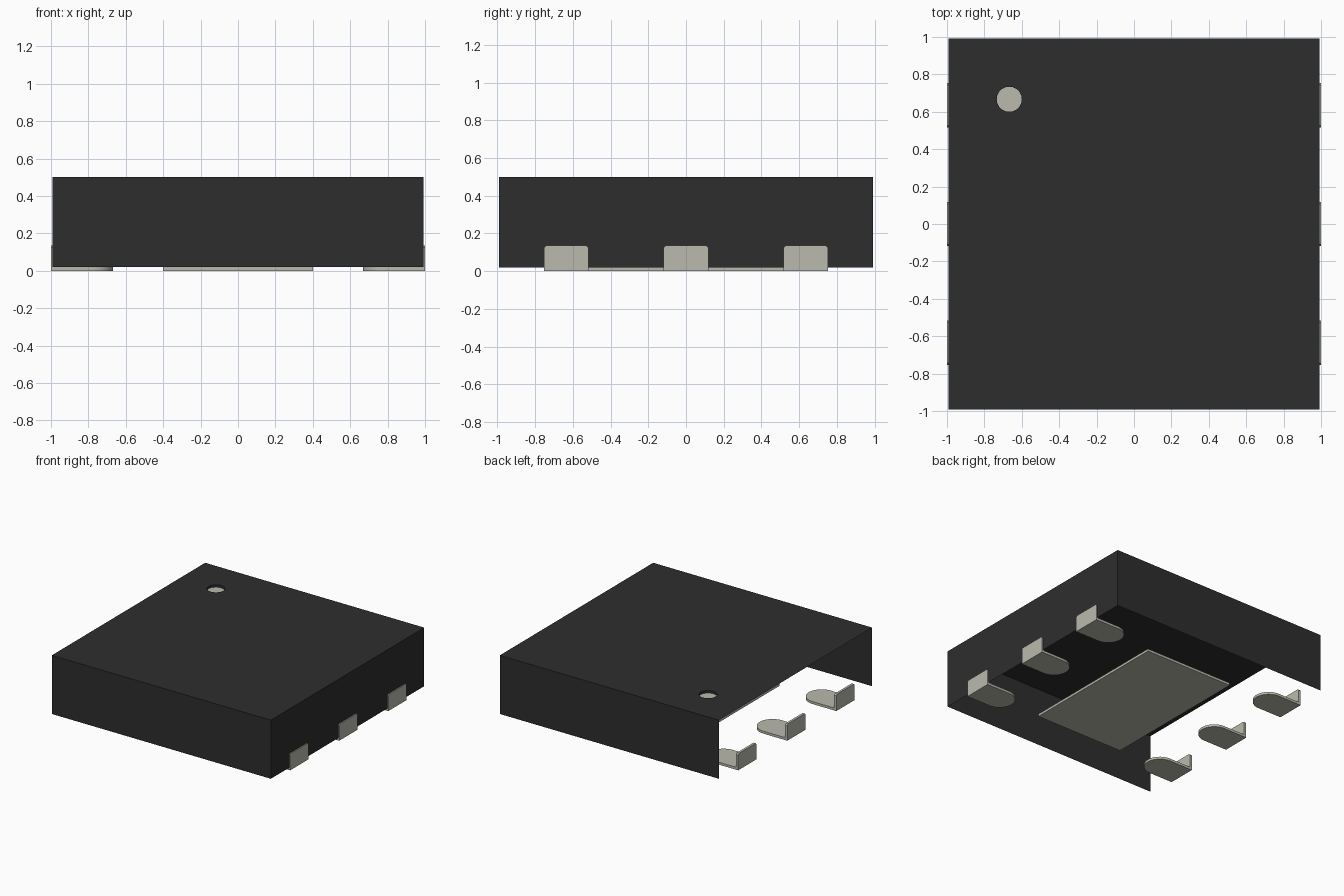
import bpy
import bmesh
from math import cos, sin, pi

cube = bpy.data.objects.get("Cube")
if cube:
    bpy.data.objects.remove(cube, do_unlink=True)


def make_material(name, colour):
    mat = bpy.data.materials.new(name)
    mat.use_nodes = True
    mat.diffuse_color = colour
    bsdf = next(n for n in mat.node_tree.nodes if n.type == "BSDF_PRINCIPLED")
    bsdf.inputs["Base Color"].default_value = colour
    bsdf.inputs["Roughness"].default_value = 0.6
    return mat


black = make_material("black plastic", (0.027, 0.027, 0.027, 1))
metal = make_material("dull metal", (0.49, 0.49, 0.42, 1))


def add_object(name, bm, *mats):
    mesh = bpy.data.meshes.new(name)
    bm.to_mesh(mesh)
    bm.free()
    for mat in mats:
        mesh.materials.append(mat)
    obj = bpy.data.objects.new(name, mesh)
    bpy.context.collection.objects.link(obj)
    bpy.ops.object.select_all(action="DESELECT")
    obj.select_set(True)
    bpy.context.view_layer.objects.active = obj
    bpy.ops.object.shade_smooth_by_angle(angle=pi / 6)
    return obj


def add_slab(bm, outline, offset):
    """Extrude a flat closed outline into a solid plate."""
    face = bm.faces.new([bm.verts.new(p) for p in outline])
    out = bmesh.ops.extrude_face_region(bm, geom=[face], use_keep_orig=True)
    moved = [g for g in out["geom"] if isinstance(g, bmesh.types.BMVert)]
    bmesh.ops.translate(bm, verts=moved, vec=offset)


def closed_loop(bm, points):
    verts = [bm.verts.new(p) for p in points]
    return [bm.edges.new((a, b)) for a, b in zip(verts, verts[1:] + verts[:1])]


def extrude_down(bm, edges, depth):
    out = bmesh.ops.extrude_edge_only(bm, edges=edges)["geom"]
    verts = [g for g in out if isinstance(g, bmesh.types.BMVert)]
    bmesh.ops.translate(bm, verts=verts, vec=(0, 0, -depth))
    return verts


# Body shell: top with a round hole and three walls, open below and at -x
HALF, TOP, BASE = 0.992, 0.5, 0.02
bm = bmesh.new()
border = closed_loop(bm, [(-HALF, -HALF, TOP), (HALF, -HALF, TOP),
                          (HALF, HALF, TOP), (-HALF, HALF, TOP)])
SIDES = 40
rim = closed_loop(bm, [(-0.667 + 0.067 * cos(2 * pi * i / SIDES),
                        0.667 + 0.067 * sin(2 * pi * i / SIDES), TOP)
                       for i in range(SIDES)])
bmesh.ops.triangle_fill(bm, edges=border + rim, use_beauty=True)
extrude_down(bm, border[:3], TOP - BASE)

# Pin-one marker: shallow pocket with a metal floor
floor_verts = extrude_down(bm, rim, 0.02)
floor_set = set(floor_verts)
floor_edges = [e for e in bm.edges if set(e.verts) <= floor_set]
bmesh.ops.contextual_create(bm, geom=floor_edges)
bmesh.ops.recalc_face_normals(bm, faces=bm.faces[:])
bm.normal_update()
if sum(f.normal.z * f.calc_area() for f in bm.faces) < 0:
    bmesh.ops.reverse_faces(bm, faces=bm.faces[:])
for f in bm.faces:
    f.material_index = int(set(f.verts) <= floor_set)
add_object("body_shell", bm, black, metal)

# Central heat pad
bm = bmesh.new()
add_slab(bm, [(-0.4, -0.64, 0), (0.4, -0.64, 0),
              (0.4, 0.64, 0), (-0.4, 0.64, 0)], (0, 0, 0.02))
bmesh.ops.recalc_face_normals(bm, faces=bm.faces[:])
add_object("heat_pad", bm, metal)


# Contacts: a round-ended foot with an upright tab on the outer edge
def add_contact(name, side, y):
    r, thick, height, cut = 0.118, 0.02, 0.135, 0.01
    bm = bmesh.new()
    arc = [(side * (0.785 - r * cos(a)), y + r * sin(a), 0)
           for a in (pi * (i / 20 - 0.5) for i in range(21))]
    add_slab(bm, [(side, y - r, 0)] + arc + [(side, y + r, 0)], (0, 0, thick))
    tab = [(-r, thick), (r, thick), (r, height - cut), (r - cut, height),
           (cut - r, height), (-r, height - cut)]
    add_slab(bm, [(side, y + u, z) for u, z in tab], (-side * thick, 0, 0))
    bmesh.ops.recalc_face_normals(bm, faces=bm.faces[:])
    add_object(name, bm, metal)


for side, side_name in ((-1, "right"), (1, "left")):
    for y, place in ((-0.635, "front"), (0, "middle"), (0.635, "back")):
        add_contact(f"contact_{side_name}_{place}", side, y)
